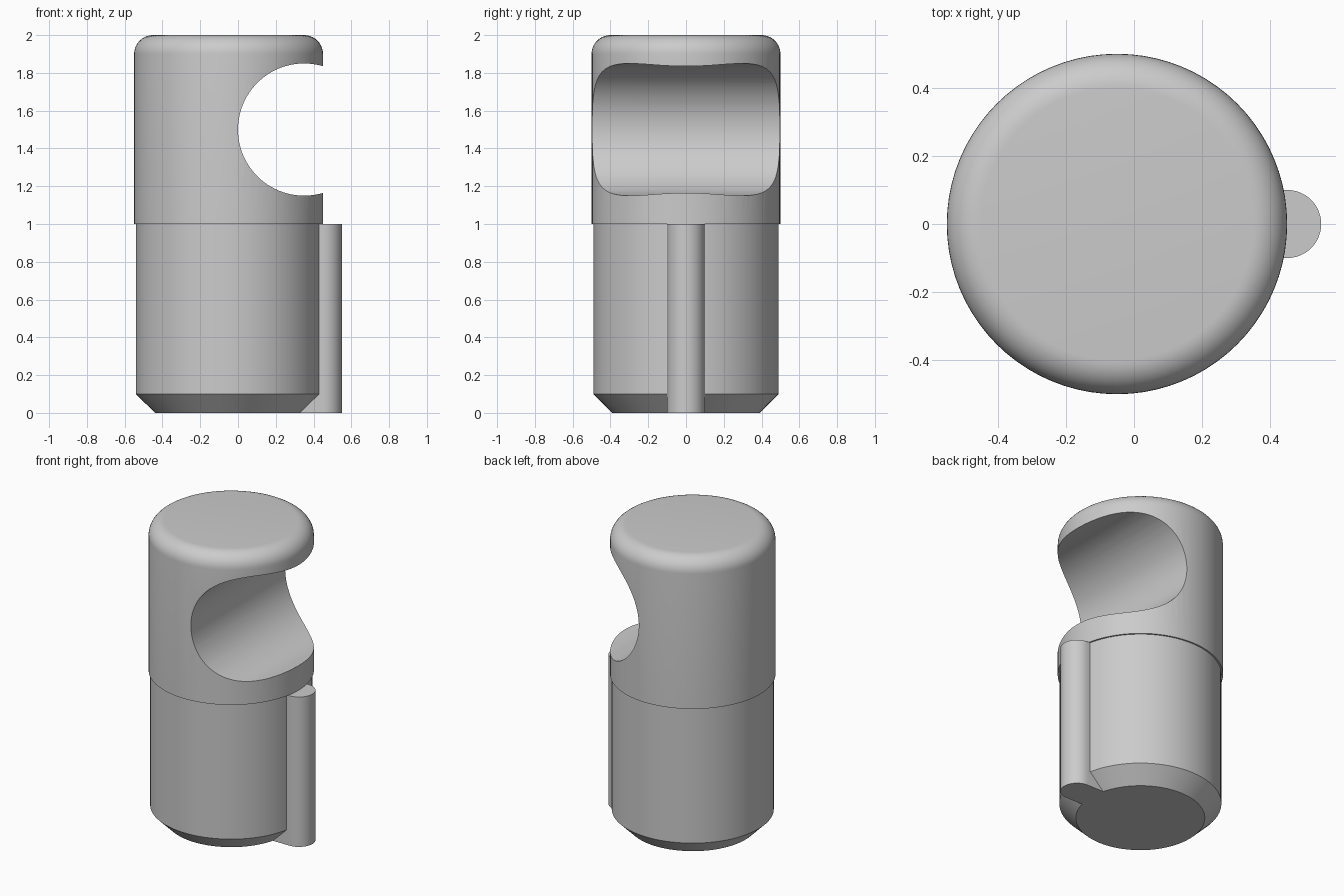
import bpy, bmesh, math

if "Cube" in bpy.data.objects:
    bpy.data.objects.remove(bpy.data.objects["Cube"])

AXIS_X = -0.05   # centre line of the pin
SEGMENTS = 80

grey = bpy.data.materials.new("plain grey")
grey.use_nodes = True
colour = (0.6, 0.6, 0.6, 1)
grey.diffuse_color = colour
grey.node_tree.nodes["Principled BSDF"].inputs["Base Color"].default_value = colour


def make_object(name, bm):
    bmesh.ops.recalc_face_normals(bm, faces=bm.faces)
    mesh = bpy.data.meshes.new(name)
    bm.to_mesh(mesh)
    bm.free()
    mesh.materials.append(grey)
    obj = bpy.data.objects.new(name, mesh)
    bpy.context.collection.objects.link(obj)
    return obj


def lathe(name, profile):
    """Turn (radius, height) points, listed bottom to top, into a capped solid."""
    bm = bmesh.new()
    rings = []
    for r, z in profile:
        rings.append([bm.verts.new((AXIS_X + r * math.cos(2 * math.pi * i / SEGMENTS),
                                    r * math.sin(2 * math.pi * i / SEGMENTS), z))
                      for i in range(SEGMENTS)])
    for a, b in zip(rings, rings[1:]):
        for i in range(SEGMENTS):
            j = (i + 1) % SEGMENTS
            bm.faces.new((a[i], a[j], b[j], b[i]))
    bm.faces.new(rings[0])
    bm.faces.new(rings[-1])
    return make_object(name, bm)


def extrude(name, outline, offset):
    """Extrude a flat outline along an offset."""
    bm = bmesh.new()
    face = bm.faces.new([bm.verts.new(p) for p in outline])
    result = bmesh.ops.extrude_face_region(bm, geom=[face])
    moved = [v for v in result["geom"] if isinstance(v, bmesh.types.BMVert)]
    bmesh.ops.translate(bm, verts=moved, vec=offset)
    return make_object(name, bm)


def combine(target, tool, operation):
    """Apply a boolean and discard the tool."""
    mod = target.modifiers.new(operation.lower(), "BOOLEAN")
    mod.operation = operation
    mod.solver = "EXACT"
    mod.object = tool
    tool.hide_render = True
    bpy.ops.object.select_all(action="DESELECT")
    bpy.context.view_layer.objects.active = target
    target.select_set(True)
    bpy.ops.object.modifier_apply(modifier=mod.name)
    bpy.data.objects.remove(tool)


def smooth(obj):
    bpy.ops.object.select_all(action="DESELECT")
    bpy.context.view_layer.objects.active = obj
    obj.select_set(True)
    bpy.ops.object.shade_smooth_by_angle(angle=math.radians(30))


# Upper head with a rounded top rim
fillet = [(0.4 + 0.1 * math.cos(t), 1.9 + 0.1 * math.sin(t))
          for t in (math.pi / 2 * i / 10 for i in range(11))]
head = lathe("head", [(0.5, 1.0)] + fillet)

# Round cross notch through the side of the head
notch = extrude("notch_cutter",
                [(0.35 + 0.35 * math.cos(2 * math.pi * i / 96), -0.7,
                  1.5 + 0.35 * math.sin(2 * math.pi * i / 96)) for i in range(96)],
                (0, 1.4, 0))
combine(head, notch, "DIFFERENCE")
smooth(head)

# Lower shank with a chamfered foot, slightly sunk into the head
shank = lathe("shank", [(0.39, 0), (0.49, 0.1), (0.49, 1.02)])

# Full height key with a rounded outer side
arc = [(0.45 + 0.1 * math.cos(t), 0.1 * math.sin(t), 0)
       for t in (math.pi * (i / 24 - 0.5) for i in range(25))]
key = extrude("key", arc + [(0.2, 0.1, 0), (0.2, -0.1, 0)], (0, 0, 1.0))
combine(shank, key, "UNION")
smooth(shank)
